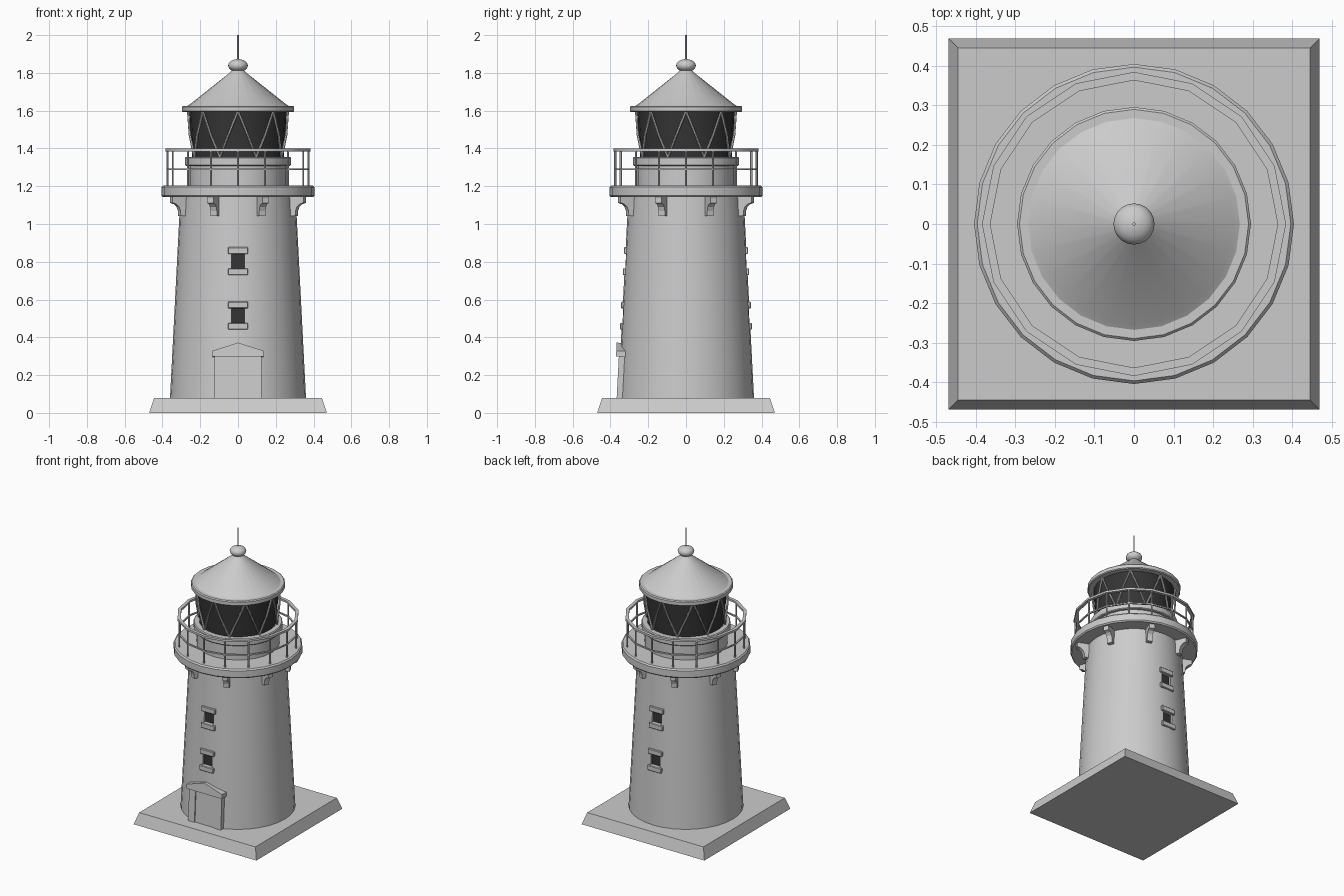
import bpy, bmesh
from math import sin, cos, pi, radians, atan2
from mathutils import Vector, Matrix

if "Cube" in bpy.data.objects:
    bpy.data.objects.remove(bpy.data.objects["Cube"])

dark = bpy.data.materials.new("dark_glass")
dark.diffuse_color = (0.035, 0.035, 0.035, 1)
dark.use_nodes = True
dark.node_tree.nodes["Principled BSDF"].inputs["Base Color"].default_value = dark.diffuse_color


def finish(name, bm, smooth=False, mat=None):
    bmesh.ops.recalc_face_normals(bm, faces=bm.faces)
    me = bpy.data.meshes.new(name)
    bm.to_mesh(me)
    bm.free()
    ob = bpy.data.objects.new(name, me)
    bpy.context.collection.objects.link(ob)
    if mat:
        me.materials.append(mat)
    if smooth:
        bpy.ops.object.select_all(action='DESELECT')
        ob.select_set(True)
        bpy.context.view_layer.objects.active = ob
        bpy.ops.object.shade_smooth_by_angle(angle=radians(32))
    return ob


def lathe(name, prof, n, mat=None, closed=False):
    """Revolve (radius, z) points; capped unless the profile is a closed loop."""
    bm = bmesh.new()
    rings = [[bm.verts.new((r * sin(2 * pi * i / n), -r * cos(2 * pi * i / n), z))
              for i in range(n)] for r, z in prof]
    pairs = list(zip(rings, rings[1:]))
    if closed:
        pairs.append((rings[-1], rings[0]))
    else:
        bm.faces.new(rings[0])
        bm.faces.new(rings[-1])
    for a, b in pairs:
        for i in range(n):
            j = (i + 1) % n
            bm.faces.new((a[i], a[j], b[j], b[i]))
    return finish(name, bm, True, mat)


def polar(r, a, z):
    return Vector((r * sin(a), -r * cos(a), z))


def rod(bm, p, q, r, n=6):
    d = q - p
    m = Matrix.Translation((p + q) / 2) @ d.to_track_quat('Z', 'Y').to_matrix().to_4x4()
    bmesh.ops.create_cone(bm, cap_ends=True, segments=n, radius1=r, radius2=r,
                          depth=d.length, matrix=m)


def box(bm, lo, hi, m=Matrix()):
    lo, hi = Vector(lo), Vector(hi)
    bmesh.ops.create_cube(bm, size=1, matrix=m @ Matrix.Translation((lo + hi) / 2)
                          @ Matrix.Diagonal((*(hi - lo), 1)))


def prism(bm, pts, m):
    """Extrude an outline of 3D points pairs: each point gives (front, back)."""
    a = [bm.verts.new(m @ Vector(p)) for p, q in pts]
    b = [bm.verts.new(m @ Vector(q)) for p, q in pts]
    bm.faces.new(a)
    bm.faces.new(b[::-1])
    for i in range(len(a)):
        j = (i + 1) % len(a)
        bm.faces.new((a[i], b[i], b[j], a[j]))


def tower_r(z):
    return 0.36 - 0.055 * (z - 0.08) / 1.06


# Square plinth with sloped sides
bm = bmesh.new()
bmesh.ops.create_cube(bm, size=1)
for v in bm.verts:
    s = 0.47 if v.co.z < 0 else 0.445
    v.co = (s if v.co.x > 0 else -s, s if v.co.y > 0 else -s, 0 if v.co.z < 0 else 0.078)
finish("plinth", bm)

# Tapered tower with window recesses cut front and back
tower = lathe("tower", [(0.3605, 0.07), (0.305, 1.15)], 32)
windows = [Matrix.Rotation(a, 4, 'Z') for a in (0, pi)]
cut, trim, pane = bmesh.new(), bmesh.new(), bmesh.new()
for m in windows:
    for z in (0.515, 0.803):
        r = tower_r(z)
        box(cut, (-0.035, -r - 0.05, z - 0.045), (0.035, -r + 0.022, z + 0.045), m)
        box(pane, (-0.036, -r + 0.018, z - 0.046), (0.036, -r + 0.028, z + 0.046), m)
        for s in (-1, 1):
            y = -tower_r(z + s * 0.056)
            box(trim, (-0.053, y - 0.009, z + s * 0.056 - 0.018),
                (0.053, y + 0.03, z + s * 0.056 + 0.018), m)
cutter = finish("window_cutter", cut)
cutter.hide_render = True
cutter.hide_set(True)
mod = tower.modifiers.new("windows", 'BOOLEAN')
mod.object = cutter
mod.solver = 'EXACT'
finish("window_panes", pane, mat=dark)
bev = finish("window_sills_and_lintels", trim).modifiers.new("bevel", 'BEVEL')
bev.width = 0.004

# Doorway leaning back with the wall: panel, pilasters, gabled hood
lean = Matrix.Translation((0, -0.36, 0.078)) @ Matrix.Rotation(-atan2(0.055, 1.06), 4, 'X')
bm = bmesh.new()
box(bm, (-0.08, 0, 0), (0.08, 0.04, 0.225), lean)
finish("door", bm)
bm = bmesh.new()
for s in (-1, 1):
    x = sorted((s * 0.077, s * 0.125))
    box(bm, (x[0], -0.007, 0), (x[1], 0.06, 0.225), lean)
finish("door_pilasters", bm)
bm = bmesh.new()
outline = [(-0.135, 0.22), (0.135, 0.22), (0.135, 0.25), (0, 0.293), (-0.135, 0.25)]
prism(bm, [((x, -0.022, z), (x, 0.07, z)) for x, z in outline], lean)
finish("door_hood", bm)

# Gallery deck
lathe("gallery_deck", [(0.29, 1.142), (0.398, 1.142), (0.405, 1.15), (0.405, 1.195),
                       (0.397, 1.204), (0.2, 1.204)], 24)

# Eight curved brackets under the deck
bm = bmesh.new()
side = [(0.28, 1.145), (0.382, 1.145), (0.382, 1.112), (0.36, 1.105), (0.344, 1.09),
        (0.337, 1.07), (0.335, 1.043), (0.28, 1.043)]
for k in range(8):
    m = Matrix.Rotation(pi / 8 + k * pi / 4, 4, 'Z')
    prism(bm, [((-0.018, -r, z), (0.018, -r, z)) for r, z in side], m)
finish("gallery_brackets", bm)

# Railing: sixteen posts, top rail and mid rail
N = 16
bm = bmesh.new()
for k in range(N):
    a = 2 * pi * k / N
    rod(bm, polar(0.374, a, 1.2), polar(0.374, a, 1.39), 0.006)
finish("railing_posts", bm)
lathe("railing_top_rail", [(0.364, 1.385), (0.385, 1.385), (0.385, 1.399), (0.364, 1.399)],
      N, closed=True)
lathe("railing_mid_rail", [(0.369, 1.286), (0.379, 1.286), (0.379, 1.295), (0.369, 1.295)],
      N, closed=True)

# Lantern room wall with its ledge
lathe("lantern_wall", [(0.26, 1.2), (0.26, 1.308), (0.275, 1.308), (0.28, 1.313),
                       (0.28, 1.35), (0.275, 1.356), (0.2, 1.356)], 24)

# Flared glass and zigzag glazing bars
lathe("lantern_glass", [(0.243, 1.35), (0.257, 1.6)], 24, dark)
bm = bmesh.new()
for k in range(16):
    top = polar(0.264, 2 * pi * (k + k % 2) / 16, 1.597)
    low = polar(0.25, 2 * pi * (k + 1 - k % 2) / 16, 1.353)
    mid = (top + low) / 2
    out = Vector((mid.x, mid.y, 0)).normalized() * 0.008
    rod(bm, top, mid + out, 0.0065)
    rod(bm, mid + out, low, 0.0065)
finish("glazing_bars", bm)

# Conical roof with brim, finial ball and spike
lathe("roof", [(0.2, 1.592), (0.29, 1.592), (0.296, 1.597), (0.296, 1.62), (0.29, 1.626),
               (0.268, 1.626), (0.252, 1.636), (0.045, 1.8), (0.03, 1.815)], 24)
lathe("finial_ball", [(0.03, 1.795)] + [(0.052 * cos(t), 1.839 + 0.034 * sin(t))
      for t in (radians(d) for d in range(-54, 86, 18))] + [(0.006, 1.873)], 20)
bm = bmesh.new()
rod(bm, Vector((0, 0, 1.86)), Vector((0, 0, 2.0)), 0.004, 8)
finish("spike", bm)
